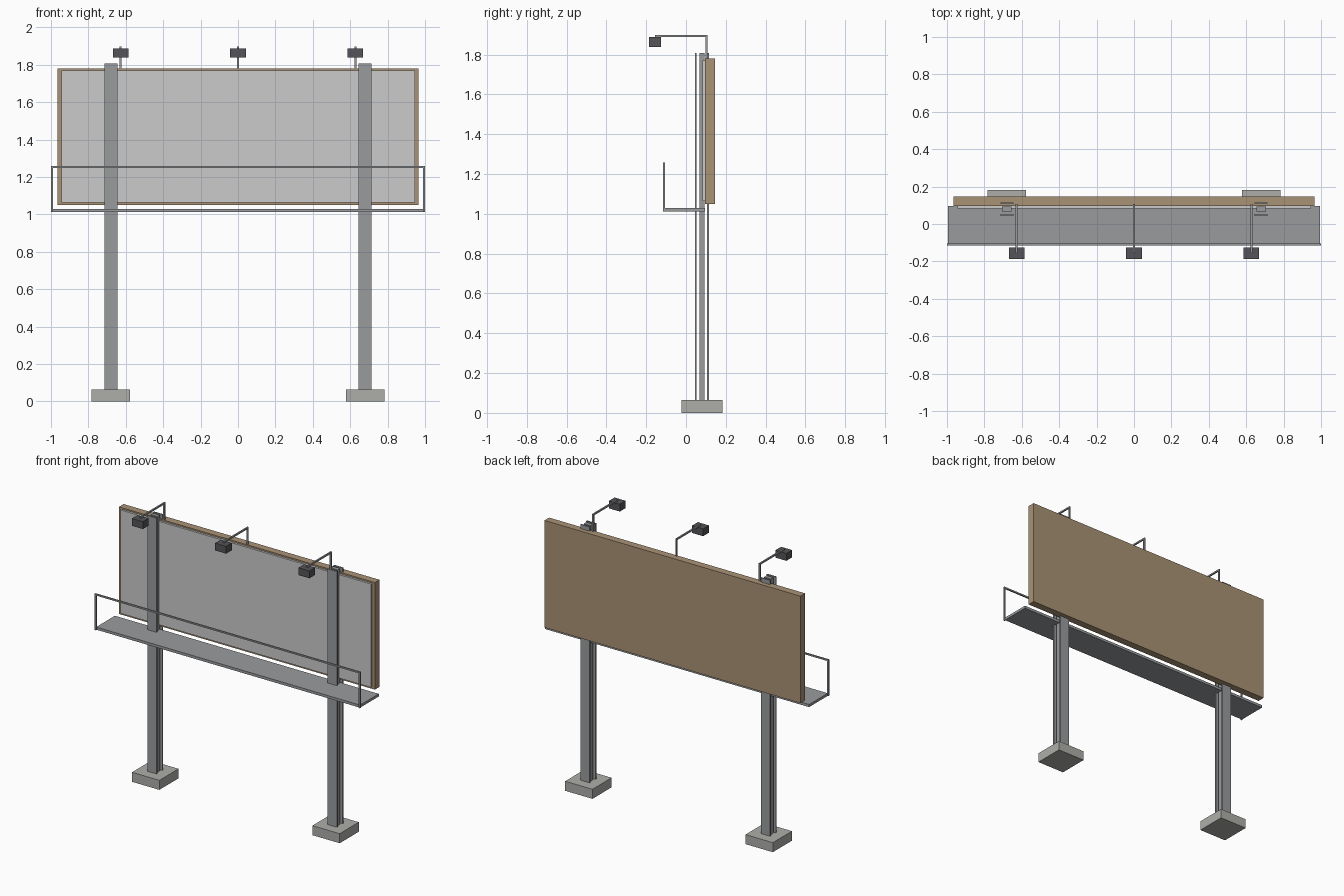
import bpy

if "Cube" in bpy.data.objects:
    bpy.data.objects.remove(bpy.data.objects["Cube"])


def material(name, color):
    m = bpy.data.materials.new(name)
    m.diffuse_color = (*color, 1)
    m.use_nodes = True
    m.node_tree.nodes["Principled BSDF"].inputs["Base Color"].default_value = m.diffuse_color
    return m


wood = material("tan_board", (0.40, 0.29, 0.18))
dark = material("dark_metal", (0.09, 0.09, 0.10))
steel = material("steel", (0.32, 0.33, 0.34))
concrete = material("concrete", (0.42, 0.42, 0.40))


def box(name, x, y, z, mat=None):
    """Box from (min, max) ranges on each axis."""
    r = (x, y, z)
    bpy.ops.mesh.primitive_cube_add(size=1, location=[(a + b) / 2 for a, b in r])
    o = bpy.context.object
    o.name = name
    o.scale = [b - a for a, b in r]
    bpy.ops.object.transform_apply(location=False, rotation=False, scale=True)
    if mat:
        o.data.materials.append(mat)
    return o


def around(c, w):
    return (c - w / 2, c + w / 2)


# Board and its grey face
box("board", (-0.965, 0.965), (0.096, 0.146), (1.05, 1.78), wood)
box("board_face", (-0.945, 0.945), (0.082, 0.096), (1.065, 1.77))

# Footings and three-plate posts
for side, s in (("left", -1), ("right", 1)):
    x = 0.68 * s
    box(side + "_footing", around(x, 0.206), around(0.08, 0.206), (0, 0.065), concrete)
    for part, y, w, t in (("front_flange", 0.049, 0.07, 0.01),
                          ("web", 0.08, 0.05, 0.026),
                          ("back_flange", 0.111, 0.07, 0.01)):
        box(f"{side}_post_{part}", around(x, w), around(y, t), (0.065, 1.808), steel)

# Walkway and railing
box("walkway_deck", (-0.995, 0.995), (-0.106, 0.095), (1.012, 1.03), steel)
for side, s in (("left", -1), ("right", 1)):
    box(side + "_rail_post", around(0.995 * s, 0.01), around(-0.11, 0.01), (1.012, 1.25), steel)
box("top_rail", (-1, 1), around(-0.11, 0.01), (1.249, 1.259), steel)

# Lamps on bent arms
for side, x in (("left", -0.628), ("middle", 0), ("right", 0.628)):
    box(side + "_lamp_upright", around(x, 0.01), around(0.103, 0.01), (1.77, 1.898), steel)
    box(side + "_lamp_arm", around(x, 0.01), (-0.156, 0.108), (1.888, 1.898), steel)
    box(side + "_lamp_head", around(x, 0.083), around(-0.156, 0.062), (1.838, 1.888), dark)
